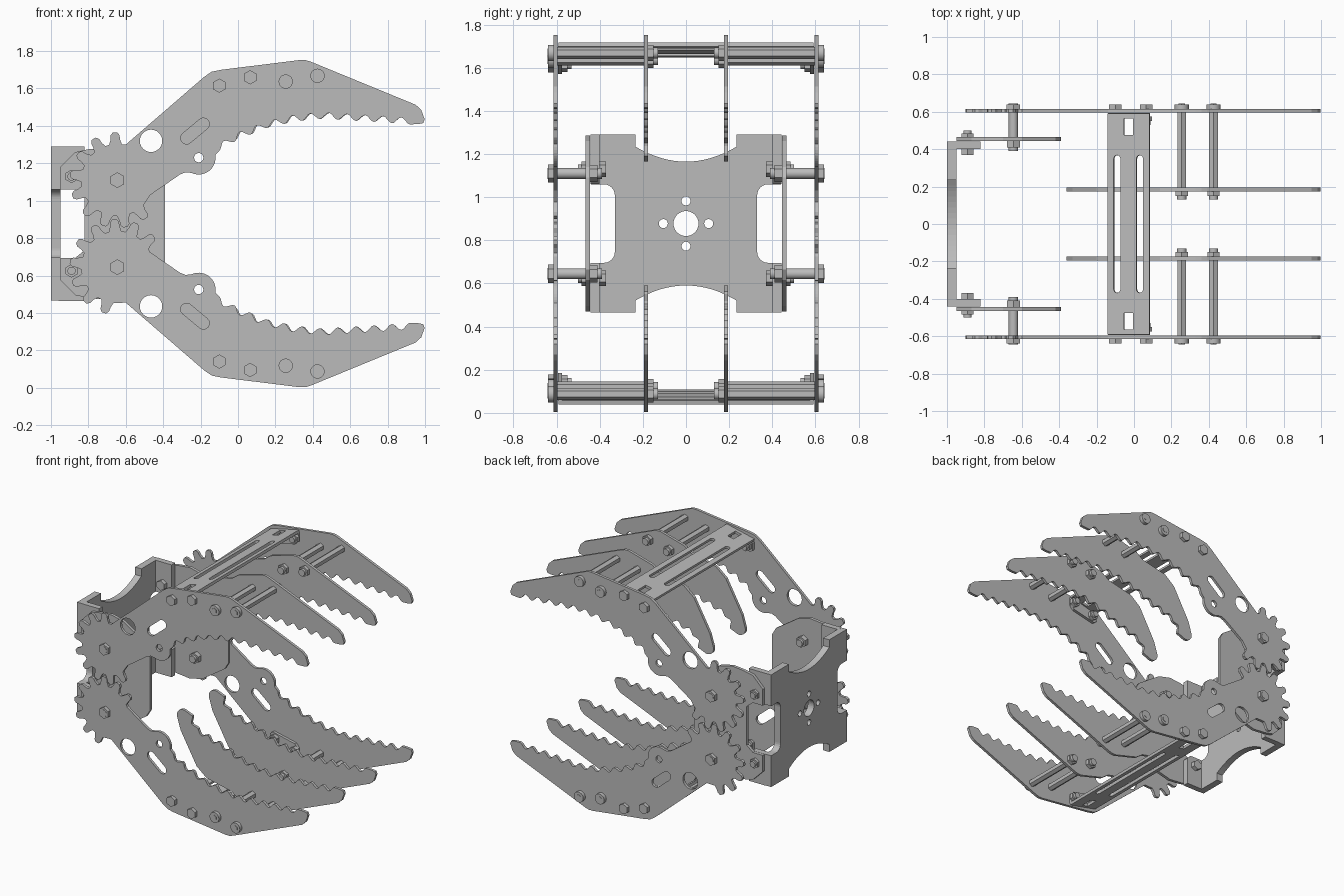
import bpy, bmesh, math
from math import sin, cos, pi, radians
from mathutils import Matrix, Vector

if "Cube" in bpy.data.objects:
    bpy.data.objects.remove(bpy.data.objects["Cube"])

H = 1.755                      # overall height; jaws mirror about H / 2
PIVOT = (-0.645, 1.11)
XZ = Matrix.Rotation(pi / 2, 4, 'X')
YZ = Matrix.Rotation(pi / 2, 4, 'Z') @ XZ


def material(name, colour):
    m = bpy.data.materials.new(name)
    m.use_nodes = True
    m.diffuse_color = colour
    m.node_tree.nodes["Principled BSDF"].inputs["Base Color"].default_value = colour
    return m


GREY = material("plain grey", (0.5, 0.5, 0.5, 1))


def finish(name, bm):
    bmesh.ops.recalc_face_normals(bm, faces=bm.faces)
    mesh = bpy.data.meshes.new(name)
    bm.to_mesh(mesh)
    bm.free()
    mesh.materials.append(GREY)
    ob = bpy.data.objects.new(name, mesh)
    bpy.context.collection.objects.link(ob)
    return ob


def plate(name, outline, holes, thick, matrix):
    """Flat sheet with holes, centred on its plane."""
    bm = bmesh.new()
    for loop in [outline] + holes:
        vs = [bm.verts.new((x, y, -thick / 2)) for x, y in loop]
        for a, b in zip(vs, vs[1:] + vs[:1]):
            bm.edges.new((a, b))
    bmesh.ops.triangle_fill(bm, edges=bm.edges[:], use_beauty=True, normal=(0, 0, 1))
    top = bmesh.ops.extrude_face_region(bm, geom=bm.faces[:])["geom"]
    bmesh.ops.translate(bm, vec=(0, 0, thick),
                        verts=[g for g in top if isinstance(g, bmesh.types.BMVert)])
    bm.transform(matrix)
    return finish(name, bm)


def rod(name, x, z, y0, y1, r, sides=6):
    """Prism or cylinder running along y."""
    bm = bmesh.new()
    bmesh.ops.create_cone(bm, cap_ends=True, segments=sides, radius1=r, radius2=r,
                          depth=abs(y1 - y0))
    bm.transform(Matrix.Translation((x, (y0 + y1) / 2, z)) @ XZ)
    ob = finish(name, bm)
    if sides > 8:
        for p in ob.data.polygons:
            p.use_smooth = len(p.vertices) == 4
    return ob


def arc(cx, cy, r, a0, a1, n):
    return [(cx + r * cos(radians(a0 + (a1 - a0) * i / n)),
             cy + r * sin(radians(a0 + (a1 - a0) * i / n))) for i in range(n + 1)]


def circle(cx, cy, r, n=24):
    return arc(cx, cy, r, 0, 360, n)[:-1]


def slot(x0, y0, x1, y1, r):
    a = math.degrees(math.atan2(y1 - y0, x1 - x0))
    return arc(x1, y1, r, a - 90, a + 90, 8) + arc(x0, y0, r, a + 90, a + 270, 8)


def wave(base, count, amp=0.017):
    """Gripping scallops along a polyline."""
    pts = [Vector(p) for p in base]
    lens = [(b - a).length for a, b in zip(pts, pts[1:])]
    out, n = [], count * 8
    for i in range(n + 1):
        d, k = sum(lens) * i / n, 0
        while k < len(lens) - 1 and d > lens[k]:
            d -= lens[k]
            k += 1
        along = (pts[k + 1] - pts[k]).normalized()
        p = pts[k] + along * d
        side = Vector((along.y, -along.x)) * amp * cos(2 * pi * i / 8)
        out.append(tuple(p + side))
    return out


def gear_teeth(phase):
    out = []
    tooth = [(.19, -.034), (.215, -.026), (.24, -.024), (.255, -.012)]
    for k in range(9):
        a = radians(phase + 26.67 * k)
        for r, t in tooth + [(r, -t) for r, t in reversed(tooth)]:
            out.append((PIVOT[0] + r * cos(a) - t * sin(a), PIVOT[1] + r * sin(a) + t * cos(a)))
    return out


SCALLOPS = [(0, 1.345), (.15, 1.405), (.3, 1.44), (.45, 1.455), (.7, 1.44), (.92, 1.425)]
TIP = [(.965, 1.41), (.99, 1.415), (.998, 1.435), (.98, 1.485), (.95, 1.513),
       (.39, 1.743), (.36, 1.752), (.33, 1.752)]


def build_jaw(label, up):
    def flip(pts):
        return pts if up else [(x, H - z) for x, z in pts]

    def fz(z):
        return z if up else H - z

    # outer fingers with their drive gears
    outer = (gear_teeth(93 if up else 106.3) + [(-.47, 1.03), (-.31, 1.14), (-.28, 1.152)]
             + arc(-.21, 1.23, .09, -115, 10, 14)
             + wave([(-.11, 1.28)] + SCALLOPS, 11) + TIP
             + [(-.09, 1.70), (-.14, 1.69), (-.18, 1.663), (-.6, 1.30)])
    holes = [circle(-.465, 1.32, .06), slot(-.275, 1.335, -.185, 1.41, .032),
             circle(-.21, 1.23, .025, 16)]
    # inner fingers
    inner = (arc(-.31, 1.215, .05, 160, 300, 10)
             + wave([(-.25, 1.2), (-.2, 1.285), (-.1, 1.32)] + SCALLOPS, 13) + TIP
             + [(.14, 1.70), (.085, 1.66), (-.12, 1.615), (-.2, 1.55), (-.33, 1.32)])
    # cross bracket end flange
    flange = [(-.14, 1.64), (-.14, 1.585), (-.12, 1.57), (.06, 1.61), (.085, 1.64), (.085, 1.70)]

    for s, side in ((-1, "right"), (1, "left")):
        tag = f"{label}_{side}"

        def at(y):
            return Matrix.Translation((0, s * y, 0)) @ XZ
        plate(f"{tag}_outer_finger", flip(outer), [flip(h) for h in holes], .02, at(.605))
        plate(f"{tag}_inner_finger", flip(inner), [], .02, at(.185))
        plate(f"{tag}_bracket_flange", flip(flange), [], .02, at(.584))

        # standoffs between the fingers
        for x, z in ((.255, 1.637), (.425, 1.668)):
            z = fz(z)
            rod(f"{tag}_standoff", x, z, s * .195, s * .595, .027)
            rod(f"{tag}_standoff_nut", x, z, s * .15, s * .175, .038)
            rod(f"{tag}_standoff_end", x, z, s * .13, s * .15, .025, 16)
            rod(f"{tag}_standoff_head", x, z, s * .615, s * .64, .038, 20)
            rod(f"{tag}_standoff_cap", x, z, s * .64, s * .643, .02)
        # bracket bolts
        for x, z in ((-.1, 1.615), (.065, 1.66)):
            rod(f"{tag}_bracket_bolt_head", x, fz(z), s * .615, s * .64, .038)
            rod(f"{tag}_bracket_bolt_nut", x, fz(z), s * .55, s * .575, .036)
            rod(f"{tag}_bracket_bolt_end", x, fz(z), s * .53, s * .55, .022, 16)
        # pivot bolt
        x, z = PIVOT[0], fz(PIVOT[1])
        rod(f"{tag}_pivot_shaft", x, z, s * .39, s * .615, .025, 20)
        rod(f"{tag}_pivot_head", x, z, s * .615, s * .64, .042)
        rod(f"{tag}_pivot_cap", x, z, s * .64, s * .643, .026, 16)
        rod(f"{tag}_pivot_nut", x, z, s * .41, s * .445, .04)
        # mount bolt
        rod(f"{tag}_mount_bolt_nut", -.89, fz(1.13), s * .37, s * .4, .036)
        rod(f"{tag}_mount_bolt_head", -.89, fz(1.13), s * .465, s * .485, .036)
        rod(f"{tag}_mount_bolt_end", -.89, fz(1.13), s * .485, s * .5, .022, 16)
        # folded tab of the mount
        tab = [(-.96, 1.06), (-.85, 1.06), (-.82, 1.09), (-.82, 1.29), (-.96, 1.29)]
        plate(f"{tag}_mount_tab", flip(tab), [], .042, at(.421))

    # slotted cross bracket following the slope of the jaw
    w, d = .115, .59
    cross = [(-w, -d), (w, -d), (w, d), (-w, d)]
    cuts = [slot(x, -.35, x, .35, .018) for x in (-.062, .062)]
    cuts += [[(-.025, y - .045), (.025, y - .045), (.025, y + .045), (-.025, y + .045)]
             for y in (-.52, .52)]
    tilt = radians(-12.5 if up else 12.5)
    plate(f"{label}_cross_bracket", cross, cuts, .02,
          Matrix.Translation((-.028, 0, fz(1.682))) @ Matrix.Rotation(tilt, 4, 'Y'))


build_jaw("upper", True)
build_jaw("lower", False)

# side plates carrying the pivots
half = [(-.39, 1.09), (-.42, 1.14), (-.6, 1.26), (-.7, 1.285), (-.8, 1.275), (-.87, 1.26),
        (-.95, 1.18), (-.95, 1.06), (-.87, 1.06), (-.82, 1.02)]
side_outline = half + [(x, H - z) for x, z in reversed(half)]
for s, side in ((-1, "right"), (1, "left")):
    plate(f"{side}_side_plate", side_outline, [], .022,
          Matrix.Translation((0, s * .455, 0)) @ XZ)

# back mount with curved top and bottom, side windows and fixing holes
C = H / 2
curve = [(.235 * i / 8, .287 + .07 * (i / 8) ** 2) for i in range(9)]
quarter = (curve + [(.235, .412), (.44, .412), (.44, .182)]
           + arc(.38, .132, .05, 90, 180, 6))
right = quarter + [(y, -z) for y, z in reversed(quarter)]
outline = right + [(-y, z) for y, z in reversed(right) if y > 0]
outline = [(y, z + C) for y, z in outline]
fixings = [circle(0, C, .058, 32)]
fixings += [circle(.105 * cos(a * pi / 2), C + .105 * sin(a * pi / 2), .021, 16) for a in range(4)]
plate("back_mount", outline, fixings, .05, Matrix.Translation((-.975, 0, 0)) @ YZ)
